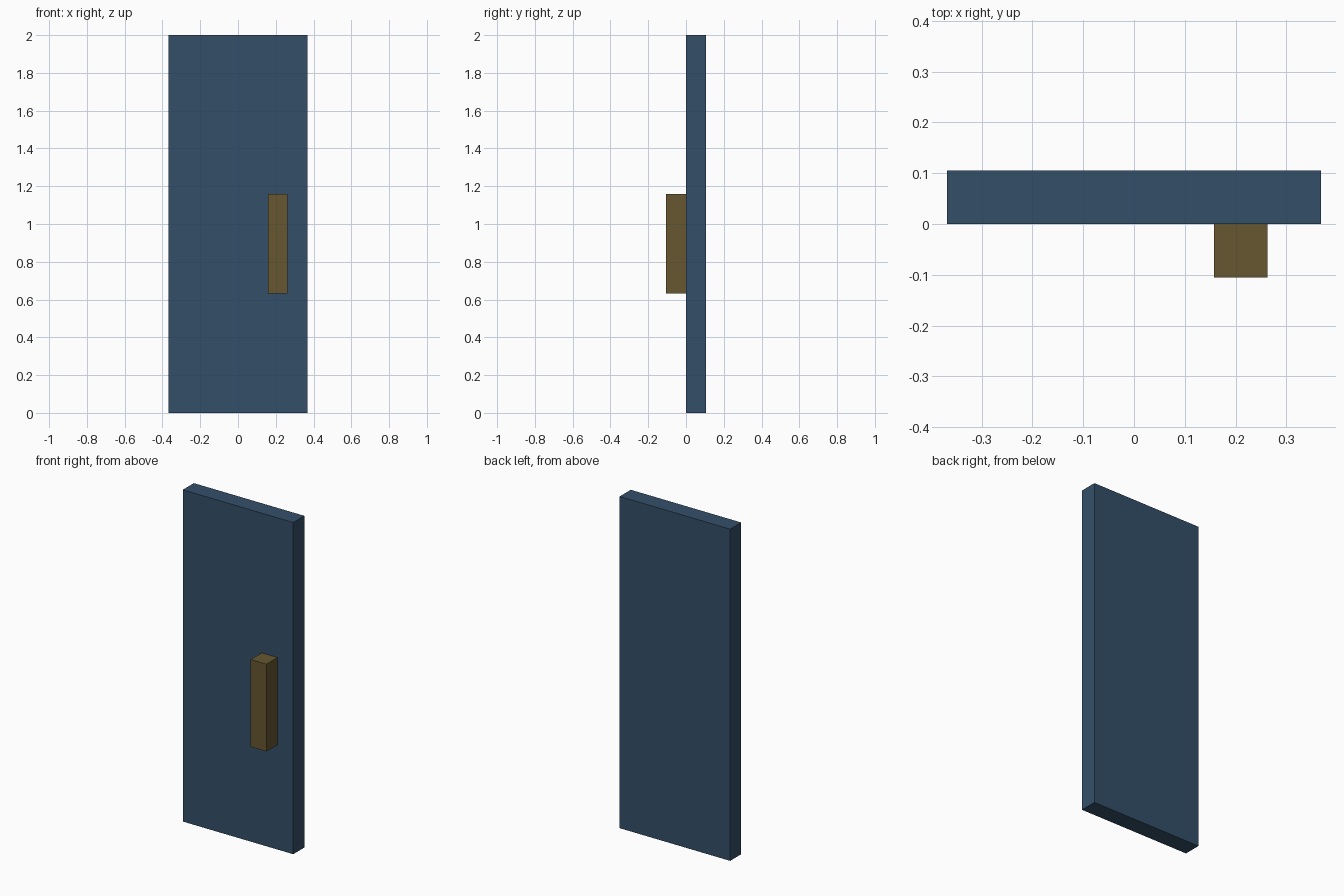
import bpy

UNIT = 2 / 19  # the door is nineteen units tall


def srgb_to_linear(c):
    c /= 255
    return c / 12.92 if c <= 0.04045 else ((c + 0.055) / 1.055) ** 2.4


def make_material(name, rgb):
    color = (*[srgb_to_linear(c) for c in rgb], 1)
    mat = bpy.data.materials.new(name)
    mat.use_nodes = True
    mat.diffuse_color = color
    bsdf = mat.node_tree.nodes["Principled BSDF"]
    bsdf.inputs["Base Color"].default_value = color
    return mat


def make_box(name, low, high, mat):
    """Box between two corners, given in units."""
    center = [(a + b) / 2 * UNIT for a, b in zip(low, high)]
    size = [(b - a) * UNIT for a, b in zip(low, high)]
    bpy.ops.mesh.primitive_cube_add(size=1, location=center)
    obj = bpy.context.object
    obj.name = obj.data.name = name
    obj.scale = size
    bpy.ops.object.transform_apply(location=False, rotation=False, scale=True)
    obj.data.materials.append(mat)
    return obj


default_cube = bpy.data.objects.get("Cube")
if default_cube:
    bpy.data.objects.remove(default_cube, do_unlink=True)

slate_blue = make_material("slate_blue", (52, 79, 105))
dark_brass = make_material("dark_brass", (103, 87, 48))

# Door slab
make_box("door_panel", (-3.5, 0, 0), (3.5, 1, 19), slate_blue)

# Upright handle block on the front
make_box("door_handle", (1.5, -1, 6), (2.5, 0, 11), dark_brass)
